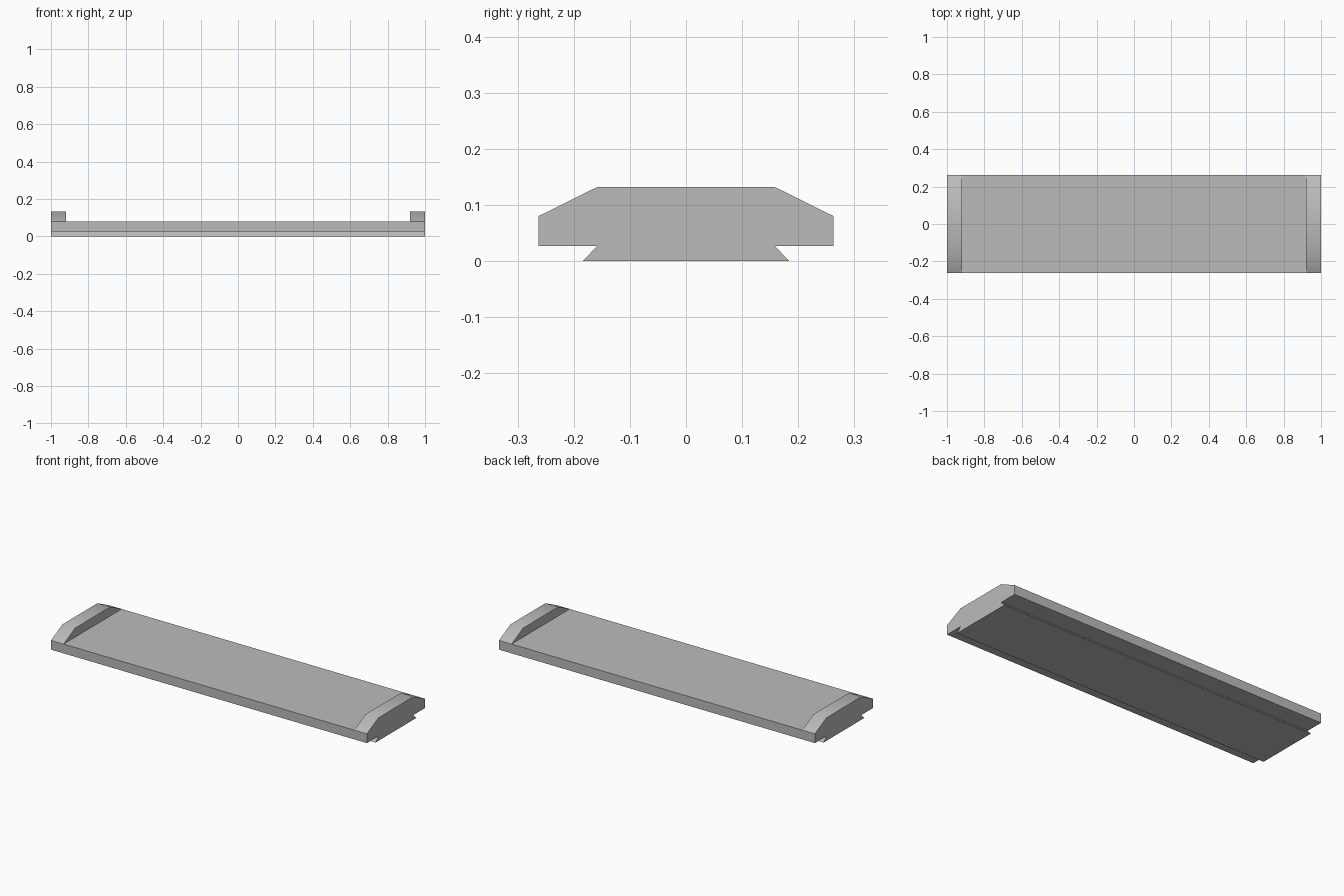
import bpy, bmesh, math

cube = bpy.data.objects.get("Cube")
if cube:
    bpy.data.objects.remove(cube, do_unlink=True)

HALF_LENGTH = 1.0
STOP_INNER = 0.92
DECK_TOP = 0.08

grey = bpy.data.materials.new("plain_grey")
grey.use_nodes = True
colour = (0.5, 0.5, 0.5, 1)
grey.diffuse_color = colour
grey.node_tree.nodes["Principled BSDF"].inputs["Base Color"].default_value = colour


def extrude_profile(name, half, half_length):
    """Mirror a half profile of (y, z) points and extrude it along x."""
    outline = half + [(-y, z) for y, z in reversed(half)]
    bm = bmesh.new()
    face = bm.faces.new([bm.verts.new((-half_length, y, z)) for y, z in outline])
    ext = bmesh.ops.extrude_face_region(bm, geom=[face])
    moved = [v for v in ext["geom"] if isinstance(v, bmesh.types.BMVert)]
    bmesh.ops.translate(bm, verts=moved, vec=(2 * half_length, 0, 0))
    bmesh.ops.recalc_face_normals(bm, faces=bm.faces)
    mesh = bpy.data.meshes.new(name)
    bm.to_mesh(mesh)
    bm.free()
    mesh.materials.append(grey)
    obj = bpy.data.objects.new(name, mesh)
    bpy.context.collection.objects.link(obj)
    return obj


# Plate with chamfered end stops above and a dovetail rail below
plate = extrude_profile("dovetail_plate", [
    (0.184, 0), (0.158, 0.027), (0.263, 0.027),
    (0.263, DECK_TOP), (0.158, 0.132)], HALF_LENGTH)

# Recess that leaves a raised stop at each end
cutter = extrude_profile("deck_cutter", [(0.4, DECK_TOP), (0.4, 0.3)], STOP_INNER)
cutter.hide_render = True

bpy.context.view_layer.objects.active = plate
plate.select_set(True)
recess = plate.modifiers.new("deck_recess", "BOOLEAN")
recess.operation = "DIFFERENCE"
recess.solver = "EXACT"
recess.object = cutter
bpy.ops.object.modifier_apply(modifier=recess.name)
bpy.data.objects.remove(cutter, do_unlink=True)

# Soft blend over the stop chamfers, crisp edges elsewhere
bpy.ops.object.shade_smooth_by_angle(angle=math.radians(30))
